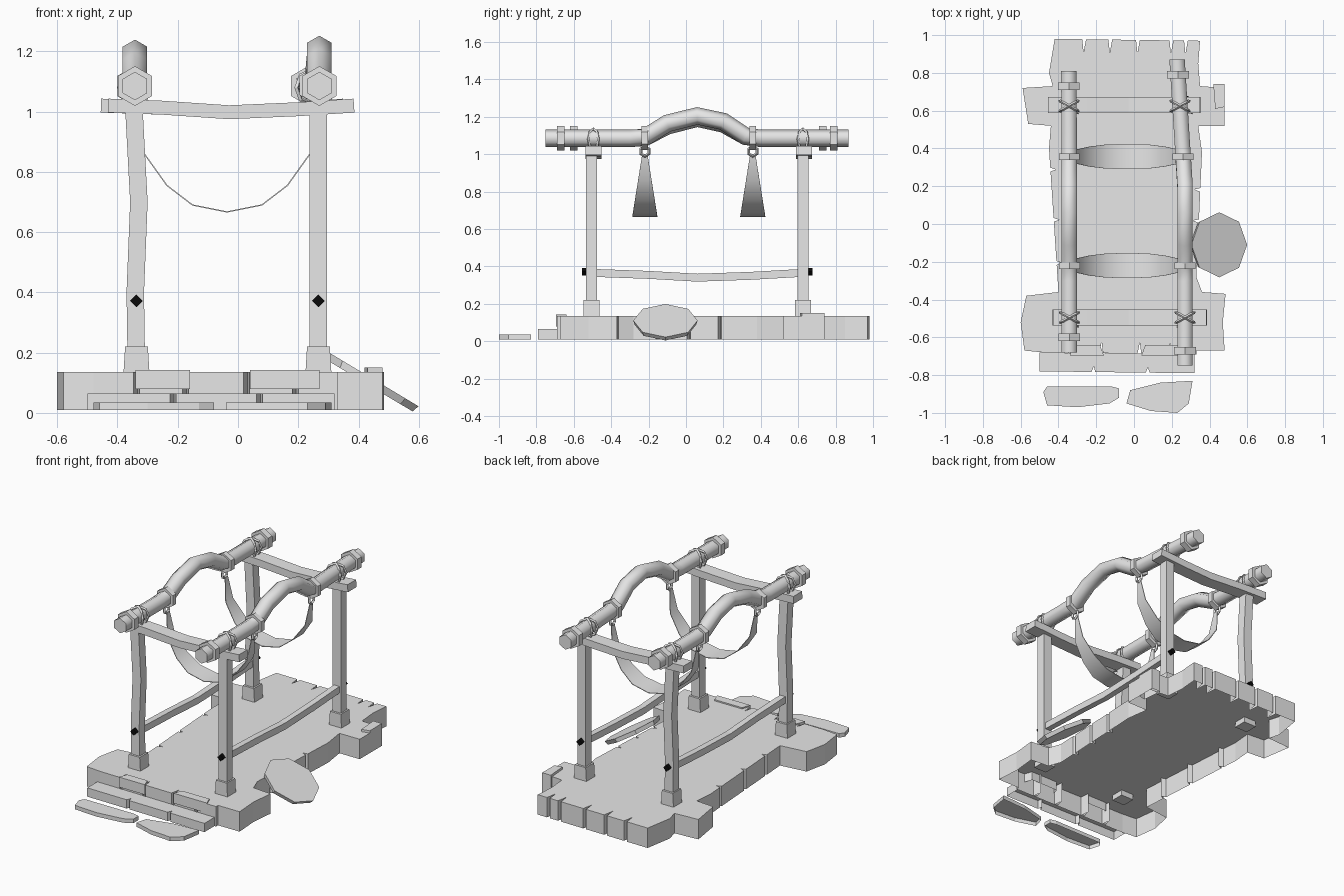
import bpy, bmesh, math
from mathutils import Vector, Matrix

cube = bpy.data.objects.get("Cube")
if cube:
    bpy.data.objects.remove(cube)

X, Y, Z = Vector((1, 0, 0)), Vector((0, 1, 0)), Vector((0, 0, 1))


def material(name, value):
    mat = bpy.data.materials.new(name)
    mat.use_nodes = True
    colour = (value, value, value, 1)
    mat.diffuse_color = colour
    mat.node_tree.nodes["Principled BSDF"].inputs["Base Color"].default_value = colour
    return mat


GREY = material("pale grey", 0.8)
BLACK = material("black", 0.003)


def finish(name, bm, mat=GREY, smooth=False):
    bmesh.ops.recalc_face_normals(bm, faces=bm.faces)
    mesh = bpy.data.meshes.new(name)
    bm.to_mesh(mesh)
    bm.free()
    obj = bpy.data.objects.new(name, mesh)
    bpy.context.collection.objects.link(obj)
    mesh.materials.append(mat)
    if smooth:
        bpy.ops.object.select_all(action="DESELECT")
        obj.select_set(True)
        bpy.context.view_layer.objects.active = obj
        bpy.ops.object.shade_smooth_by_angle(angle=math.radians(65))
    return obj


def slab(name, outline, low, high):
    """Outline raised into a shell that is open underneath."""
    bm = bmesh.new()
    top = [bm.verts.new((x, y, high)) for x, y in outline]
    base = [bm.verts.new((x, y, low)) for x, y in outline]
    bm.faces.new(top)
    for i in range(len(top)):
        bm.faces.new((top[i - 1], top[i], base[i], base[i - 1]))
    return finish(name, bm)


def sweep(name, path, side, profile, widths=None, mat=GREY, smooth=False):
    """Carry a profile along a path; 'side' is its sideways direction."""
    path = [Vector(p) for p in path]
    bm = bmesh.new()
    rings = []
    for i, p in enumerate(path):
        tangent = path[min(i + 1, len(path) - 1)] - path[max(i - 1, 0)]
        up = tangent.cross(side).normalized()
        w = widths[i] if widths else 1
        rings.append([bm.verts.new(p + side * a * w + up * b) for a, b in profile])
    n = len(profile)
    for r, s in zip(rings, rings[1:]):
        for k in range(n):
            bm.faces.new((r[k - 1], r[k], s[k], s[k - 1]))
    bm.faces.new(rings[0])
    bm.faces.new(rings[-1])
    return finish(name, bm, mat, smooth)


def rect(w, h):
    return [(-w, -h), (w, -h), (w, h), (-w, h)]


def hexagon(r):
    return [(r * math.cos(a), r * math.sin(a))
            for a in (math.radians(30 + 60 * k) for k in range(6))]


def ring(name, centre, major, minor, segments, turn):
    """Faceted ring, built around z and then turned."""
    bm = bmesh.new()
    loops = []
    for i in range(segments):
        a = math.tau * i / segments
        out = X * math.cos(a) + Y * math.sin(a)
        loops.append([bm.verts.new(out * (major + minor * math.cos(b)) + Z * minor * math.sin(b))
                      for b in (math.pi / 2 * k for k in range(4))])
    for i in range(segments):
        for k in range(4):
            bm.faces.new((loops[i - 1][k - 1], loops[i - 1][k], loops[i][k], loops[i][k - 1]))
    bm.transform(Matrix.Translation(centre) @ turn)
    return finish(name, bm)


def notched(start, end, spots, depth):
    """Edge between two corners with narrow cracks cut into it."""
    start, end = Vector(start), Vector(end)
    along = (end - start).normalized()
    inward = Vector((-along.y, along.x))
    points = [start]
    for t in spots:
        p = start.lerp(end, t)
        points += [p - along * 0.012, p + inward * depth, p + along * 0.008]
    return [tuple(p) for p in points + [end]]


# Stone platform with corner tabs and cracked edges
outline = notched((-.48, -.68), (.33, -.69), (.18, .38, .63, .83), .06)
outline += [(.33, -.67), (.48, -.67), (.47, -.52), (.485, -.37), (.36, -.36)]
outline += notched((.33, -.28), (.36, .38), (.2, .45, .7), .03)
outline += [(.34, .52), (.48, .52), (.48, .72), (.35, .73), (.34, .85)]
outline += notched((.35, .97), (-.42, .98), (.1, .2, .43, .62, .8), .07)
outline += [(-.45, .8), (-.43, .73), (-.59, .72), (-.56, .53), (-.44, .52)]
outline += notched((-.45, .4), (-.4, -.36), (.15, .5, .8), .03)
outline += [(-.57, -.38), (-.6, -.52), (-.58, -.67)]
slab("platform", outline, .01, .135)

# Step, stepping stones and loose slabs
step = notched((-.5, -.78), (.32, -.79), (.35, .7), .03) + [(.32, -.69), (-.5, -.68)]
slab("front_step", step, .01, .065)
slab("left_stepping_stone", [(-.04, -.95), (.09, -.99), (.23, -1), (.29, -.95),
                             (.31, -.83), (.14, -.84), (-.02, -.88)], .01, .035)
slab("right_stepping_stone", [(-.46, -.96), (-.3, -.97), (-.13, -.95), (-.08, -.92),
                              (-.08, -.87), (-.12, -.86), (-.46, -.86), (-.48, -.89)], .01, .035)
slab("corner_block", [(.43, .61), (.48, .62), (.48, .74), (.42, .74)], .01, .15)
for x0, x1 in ((-.34, -.16), (.04, .27)):
    slab("edge_chip", [(x0, -.695), (x1, -.695), (x1 - .02, -.64), (x0 + .02, -.64)], .08, .143)

# Eight-sided slab leaning on the platform
bm = bmesh.new()
bmesh.ops.create_cone(bm, cap_ends=True, segments=8, radius1=.165, radius2=.172, depth=.025)
bm.transform(Matrix.Translation((.445, -.11, .1)) @ Matrix.Rotation(.54, 4, "Y"))
finish("leaning_slab", bm)

# Posts with feet and black pegs
FRONT, BACK = -.505, .625
SIDES = {"right": -.337, "left": .267}
for side, x in SIDES.items():
    for end, y in (("front", FRONT), ("back", BACK)):
        out = -1 if end == "front" else 1
        lean = -.008 if side == "right" else 0
        sweep(f"{end}_{side}_post", [(x, y, .13), (x + lean / 2, y, .4), (x - lean, y, .7),
                                     (x + lean, y, 1)], X, rect(.029, .029))
        sweep(f"{end}_{side}_foot", [(x, y, .1), (x, y, .22)], X,
              rect(.045, .042), (1, .84))
        sweep(f"{end}_{side}_peg", [(x, y + out * .028, .372), (x, y + out * .052, .372)], X,
              [(.021, 0), (0, .021), (-.021, 0), (0, -.021)], mat=BLACK)

# Sagging cross beams and low side rails
for end, y, x0, x1 in (("front", FRONT + .01, -.43, .385), ("back", BACK + .005, -.455, .35)):
    path = [(x0, y, 1.02), (-.25, y, 1.013), (-.03, y, .998), (.2, y, 1.008), (x1, y, 1.02)]
    sweep(f"{end}_cross_beam", path, Y, rect(.043, .023))
for side, x in SIDES.items():
    path = [(x, -.48, .365), (x, -.2, .355), (x, .06, .34), (x, .35, .35), (x, .61, .365)]
    sweep(f"{side}_side_rail", path, X, rect(.019, .021))

# Bent logs with collars, clamps and lashings
CLAMPS = (-.22, .357)
bend = ((-.3, 1.085), (-.22, 1.09), (-.1, 1.165), (.06, 1.205), (.2, 1.175), (.32, 1.095), (.4, 1.085))
logs = (("right", -.342, -.68, .81, -.345, (-.6, .73), .013),
        ("left", .27, -.75, .87, .228, (-.67, .79), 0))
for side, x, y0, y1, x_end, collars, drop in logs:
    def centre(y):
        return x + (x_end - x) * max(0, (y - .2) / (y1 - .2))

    path = [(x, y0, 1.085)]
    path += [(centre(y), y, z - drop * (z > 1.1)) for y, z in bend]
    path += [(x_end, y1, 1.085)]
    sweep(f"{side}_bent_log", path, X, hexagon(.047), smooth=True)
    for y in collars:
        sweep(f"{side}_log_collar", [(centre(y), y - .02, 1.085), (centre(y), y + .02, 1.085)],
              X, hexagon(.066))
    for y in CLAMPS:
        sweep(f"{side}_log_clamp", [(centre(y), y - .017, 1.087), (centre(y), y + .017, 1.087)],
              X, hexagon(.064))
        ring(f"{side}_hanging_ring", (centre(y), y, 1.015), .025, .009, 6,
             Matrix.Rotation(math.pi / 2, 4, "Y"))
    for y in (FRONT + .01, BACK):
        for tilt in (-.5, .5):
            turn = Matrix.Rotation(tilt, 4, "Z") @ Matrix.Rotation(math.pi / 2, 4, "X")
            ring(f"{side}_lashing", (centre(y), y, 1.08), .056, .008, 8, turn)

# Cloth slings hanging between the logs
half = [(.295, 1), (.275, .86), (.2, .755), (.115, .69)]
for y in CLAMPS:
    pts = [(-s, z) for s, z in half] + [(0, .667)] + [(s, z) for s, z in reversed(half)]
    path = [(s - .036, y, z) for s, z in pts]
    widths = [.067 - .053 * (z - .667) / .333 for s, z in pts]
    sweep("cloth_sling", path, Y, rect(1, .002), widths, smooth=True)
